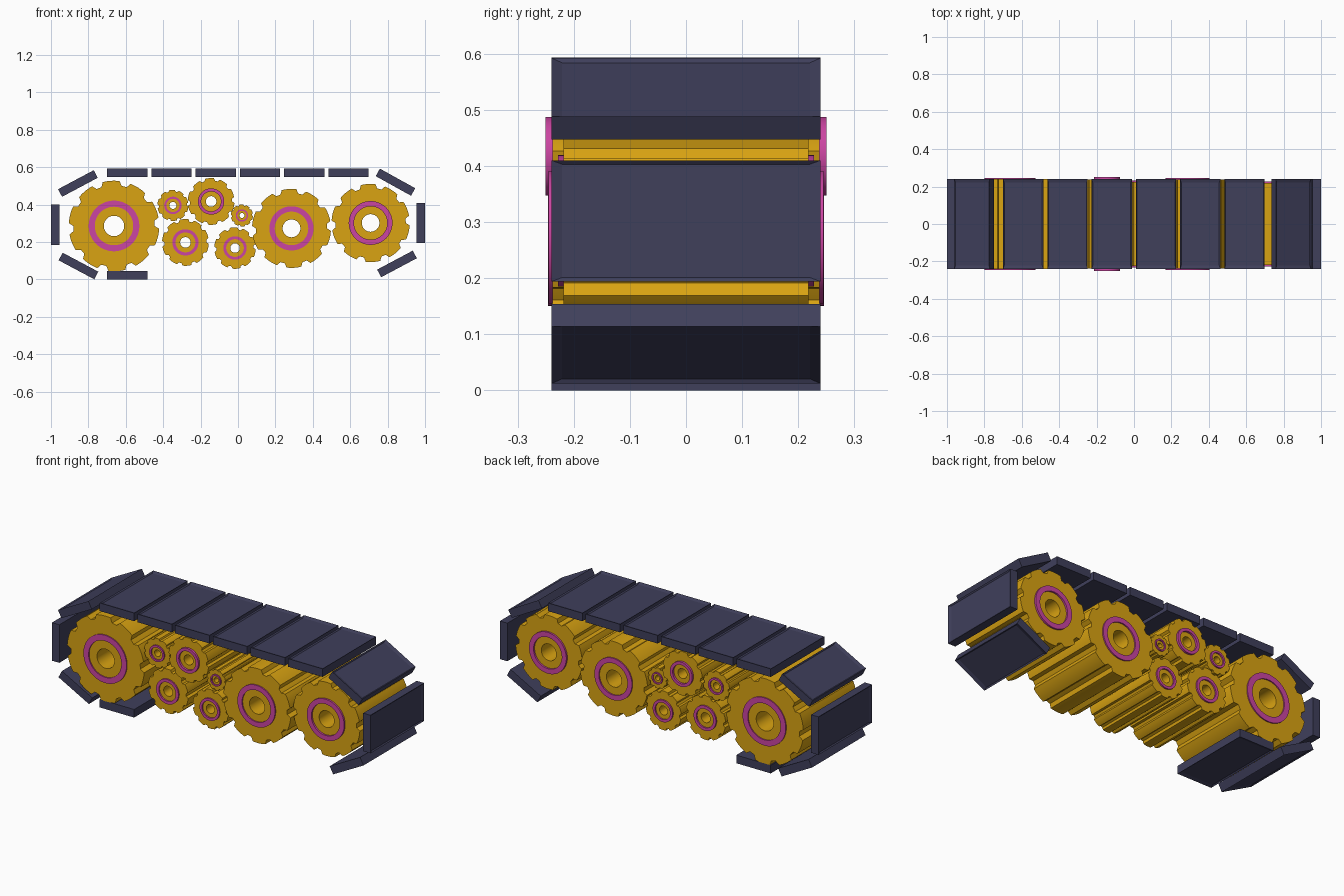
import bpy, bmesh
from math import sin, cos, pi, radians
from mathutils import Matrix

cube = bpy.data.objects.get("Cube")
if cube:
    bpy.data.objects.remove(cube)


def material(name, rgb):
    m = bpy.data.materials.new(name)
    m.use_nodes = True
    m.diffuse_color = (*rgb, 1)
    m.node_tree.nodes["Principled BSDF"].inputs["Base Color"].default_value = (*rgb, 1)
    return m


GOLD = material("gold", (0.70, 0.37, 0.006))
PINK = material("magenta", (0.60, 0.06, 0.36))
SLATE = material("slate blue", (0.05, 0.05, 0.105))


def finish(bm, name, mat, smooth=False):
    bmesh.ops.recalc_face_normals(bm, faces=bm.faces)
    mesh = bpy.data.meshes.new(name)
    bm.to_mesh(mesh)
    bm.free()
    mesh.materials.append(mat)
    ob = bpy.data.objects.new(name, mesh)
    bpy.context.collection.objects.link(ob)
    if smooth:
        bpy.ops.object.select_all(action="DESELECT")
        ob.select_set(True)
        bpy.context.view_layer.objects.active = ob
        bpy.ops.object.shade_smooth_by_angle(angle=radians(25))
    return ob


TEETH, STEPS = 10, 10


def tube(name, mat, x, z, outer, inner, y0, y1, notch=0.0):
    """Hollow cylinder along y, with optional notches cut in the rim."""
    bm = bmesh.new()
    n = TEETH * STEPS
    rows = []
    for i in range(n):
        a = 2 * pi * i / n
        r = outer - (notch if i % STEPS < 3 else 0)
        rows.append([bm.verts.new((x + q * cos(a), y, z + q * sin(a)))
                     for q, y in ((r, y0), (r, y1), (inner, y1), (inner, y0))])
    for i in range(n):
        a, b = rows[i], rows[(i + 1) % n]
        for k in range(4):
            j = (k + 1) % 4
            bm.faces.new((a[k], a[j], b[j], b[k]))
    return finish(bm, name, mat, True)


# Gears: x, z, radius, half width, ring projection
gears = {
    "left_drive_gear": (-0.663, 0.286, 0.242, 0.240, 0.006),
    "small_upper_gear": (-0.348, 0.396, 0.083, 0.225, 0.008),
    "upper_gear": (-0.144, 0.417, 0.125, 0.238, 0.012),
    "tiny_gear": (0.021, 0.342, 0.059, 0.225, 0.007),
    "lower_gear": (-0.281, 0.198, 0.125, 0.225, 0.008),
    "lower_centre_gear": (-0.016, 0.168, 0.111, 0.225, 0.008),
    "large_centre_gear": (0.286, 0.273, 0.211, 0.238, 0.007),
    "right_drive_gear": (0.709, 0.302, 0.209, 0.218, 0.010),
}
for name, (x, z, r, w, lift) in gears.items():
    tube(name, GOLD, x, z, r, r * 0.225, -w, w, r * 0.1)
    # Raised hub ring on both faces
    for side, tag in ((-1, "front"), (1, "back")):
        tube(f"{name}_{tag}_ring", PINK, x, z, r * 0.56, r * 0.425,
             side * (w - 0.01), side * (w + lift))


def tread(name, x, z, angle):
    """Tread plate with a shallow recessed panel on its outer side."""
    bm = bmesh.new()
    bmesh.ops.create_cube(bm, size=1)
    bmesh.ops.scale(bm, vec=(0.216, 0.48, 0.046), verts=bm.verts)
    top = max(bm.faces, key=lambda f: f.calc_center_median().z)
    bmesh.ops.inset_individual(bm, faces=[top], thickness=0.01)
    for v in top.verts:
        v.co.y *= 0.218 / 0.23
        v.co.z -= 0.006
    bm.transform(Matrix.Translation((x, 0, z)) @ Matrix.Rotation(radians(-angle), 4, "Y"))
    finish(bm, name, SLATE)


# Top run of treads
for i in range(6):
    tread(f"top_tread_{i + 1}", -0.592 + 0.2366 * i, 0.570, 0)

# Treads wrapping round both ends
tread("upper_left_tread", -0.856, 0.513, 28)
tread("upper_right_tread", 0.842, 0.520, -29)
tread("left_end_tread", -0.977, 0.293, 90)
tread("right_end_tread", 0.977, 0.302, -90)
tread("lower_left_tread", -0.853, 0.072, 152)
tread("lower_right_tread", 0.850, 0.083, -152)
tread("bottom_tread", -0.592, 0.023, 180)
